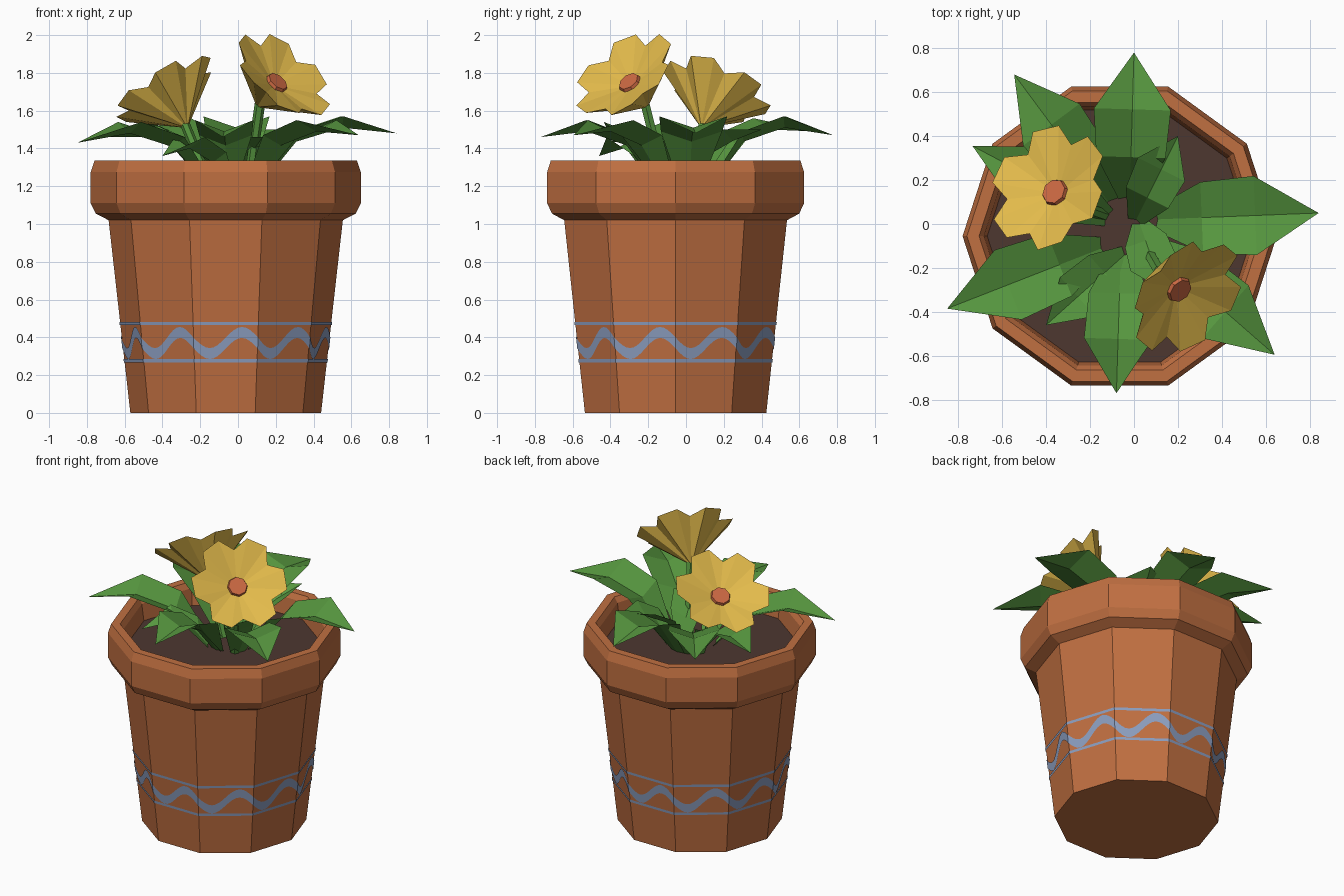
import bpy, math
from mathutils import Vector

if "Cube" in bpy.data.objects:
    bpy.data.objects.remove(bpy.data.objects["Cube"])

def material(name, rgb):
    m = bpy.data.materials.new(name)
    m.diffuse_color = (*rgb, 1)
    m.use_nodes = True
    m.node_tree.nodes["Principled BSDF"].inputs["Base Color"].default_value = m.diffuse_color
    return m

TERRACOTTA = material("terracotta", (0.53, 0.16, 0.053))
SOIL = material("soil_brown", (0.075, 0.038, 0.03))
BLUE = material("paint_blue", (0.26, 0.34, 0.52))
GREEN = material("leaf_green", (0.095, 0.31, 0.05))
GOLD = material("petal_gold", (0.76, 0.49, 0.07))
CORAL = material("centre_coral", (0.6, 0.14, 0.055))

def build(name, verts, faces, mat):
    me = bpy.data.meshes.new(name)
    me.from_pydata([tuple(v) for v in verts], [], faces)
    me.materials.append(mat)
    ob = bpy.data.objects.new(name, me)
    bpy.context.collection.objects.link(ob)
    return ob

CX, CY, SIDES = -0.065, -0.055, 10

def ring(r, z, n=SIDES):
    return [Vector((CX + r * math.cos(math.tau * i / n), CY + r * math.sin(math.tau * i / n), z))
            for i in range(n)]

# Pot: ten-sided turned profile from the base, over the rim, down to the soil
profile = [(0.505, 0), (0.62, 1.02), (0.688, 1.055), (0.715, 1.11), (0.715, 1.275),
           (0.695, 1.335), (0.64, 1.335), (0.618, 1.3), (0.60, 1.17)]
verts = [v for r, z in profile for v in ring(r, z)]
faces = [tuple(reversed(range(SIDES)))]
for k in range(len(profile) - 1):
    for i in range(SIDES):
        a, b = k * SIDES + i, k * SIDES + (i + 1) % SIDES
        faces.append((a, b, b + SIDES, a + SIDES))
build("pot", verts, faces, TERRACOTTA)

# Soil
build("soil", ring(0.612, 1.19), [tuple(range(SIDES))], SOIL)

# Painted band: thin strips lying just off the flat pot sides
def band(name, lower, upper, steps):
    verts, faces = [], []
    for s in range(SIDES):
        for j in range(steps + 1):
            u = j / steps
            for z in (lower(u), upper(u)):
                c = ring(0.505 + 0.115 * z / 1.02 + 0.004, z)
                verts.append(c[s].lerp(c[(s + 1) % SIDES], u))
        base = s * (steps + 1) * 2
        for j in range(steps):
            a = base + 2 * j
            faces.append((a, a + 2, a + 3, a + 1))
    build(name, verts, faces, BLUE)

def wave(u):
    return 0.37 - 0.056 * math.sin(math.tau * u)

band("wave_stripe", lambda u: wave(u) - 0.029, lambda u: wave(u) + 0.029, 16)
band("lower_stripe", lambda u: 0.267, lambda u: 0.284, 1)
band("upper_stripe", lambda u: 0.465, lambda u: 0.482, 1)

# Leaves: arched blades with a sunken midrib, rising from the soil to the tip
def leaf(name, base, tip, width, top):
    base, tip = Vector(base), Vector(tip)
    d = Vector((tip.x - base.x, tip.y - base.y, 0))
    side = Vector((-d.y, d.x, 0)).normalized()
    stations = [(0, 1.17, 0.25), (0.3, top - 0.08, 0.9), (0.62, top, 1.0)]
    verts, faces = [], []
    for t, z, w in stations:
        c = base + d * t
        c.z = z
        verts += [c + side * width * w, c - Vector((0, 0, 0.06 * w)), c - side * width * w]
    verts.append(tip)
    for k in range(2):
        for j in range(2):
            a = 3 * k + j
            faces.append((a, a + 1, a + 4, a + 3))
    faces += [(6, 7, 9), (7, 8, 9)]
    build(name, verts, faces, GREEN)

leaves = [
    ((0.08, 0.02), (0.84, 0.05, 1.48), 0.18, 1.57),
    ((-0.02, 0.10), (0.00, 0.78, 1.47), 0.175, 1.57),
    ((-0.10, 0.08), (-0.545, 0.68, 1.49), 0.16, 1.56),
    ((-0.10, 0.02), (-0.735, 0.355, 1.46), 0.14, 1.52),
    ((-0.12, -0.10), (-0.85, -0.385, 1.43), 0.17, 1.54),
    ((-0.06, -0.12), (-0.08, -0.77, 1.46), 0.155, 1.55),
    ((0.05, -0.08), (0.64, -0.595, 1.47), 0.16, 1.55),
    ((-0.02, -0.12), (-0.40, -0.46, 1.36), 0.12, 1.46),
    ((0.00, 0.00), (0.20, 0.40, 1.50), 0.12, 1.50),
    ((0.02, 0.02), (0.13, -0.30, 1.46), 0.11, 1.46),
]
for i, (b, tip, w, top) in enumerate(leaves):
    leaf(f"leaf_{i + 1}", (*b, 1.17), tip, w, top)

# Flowers: pleated back cone, shallow front, round centre and thin stem
def flower(name, centre, normal, turn):
    c, n = Vector(centre), Vector(normal).normalized()
    u = n.cross(Vector((0, 0, 1))).normalized()
    v = n.cross(u)

    def polar(r, a, h):
        return c + n * h + (u * math.cos(a) + v * math.sin(a)) * r

    rim = []
    for p in range(6):
        a = turn + math.tau * p / 6
        rim += [polar(0.225, a, -0.02), polar(0.30, a + 0.32, 0), polar(0.295, a + 0.76, 0.01)]
    m = len(rim)
    apex = c - n * 0.255
    faces = []
    for i in range(m):
        j = (i + 1) % m
        faces += [(i, j, m), (j, i, m + 1)]
    build(name + "_petals", rim + [c - n * 0.085, apex], faces, GOLD)

    outer = [polar(0.065, math.tau * i / 8, -0.07) for i in range(8)]
    inner = [polar(0.058, math.tau * i / 8, -0.05) for i in range(8)]
    faces = [tuple(range(8, 16))] + [(i, (i + 1) % 8, 8 + (i + 1) % 8, 8 + i) for i in range(8)]
    build(name + "_centre", outer + inner, faces, CORAL)

    foot, r, k = Vector((apex.x * 0.5, apex.y * 0.5, 1.17)), 0.028, 6
    verts = [p + Vector((r * math.cos(math.tau * i / k), r * math.sin(math.tau * i / k), 0))
             for p in (foot, apex + n * 0.03) for i in range(k)]
    build(name + "_stem", verts,
          [(i, (i + 1) % k, k + (i + 1) % k, k + i) for i in range(k)], GREEN)

flower("left_flower", (-0.39, 0.165, 1.715), (-0.48, 0.33, 0.81), 0.2)
flower("right_flower", (0.24, -0.33, 1.79), (0.55, -0.5, 0.67), 0.5)
